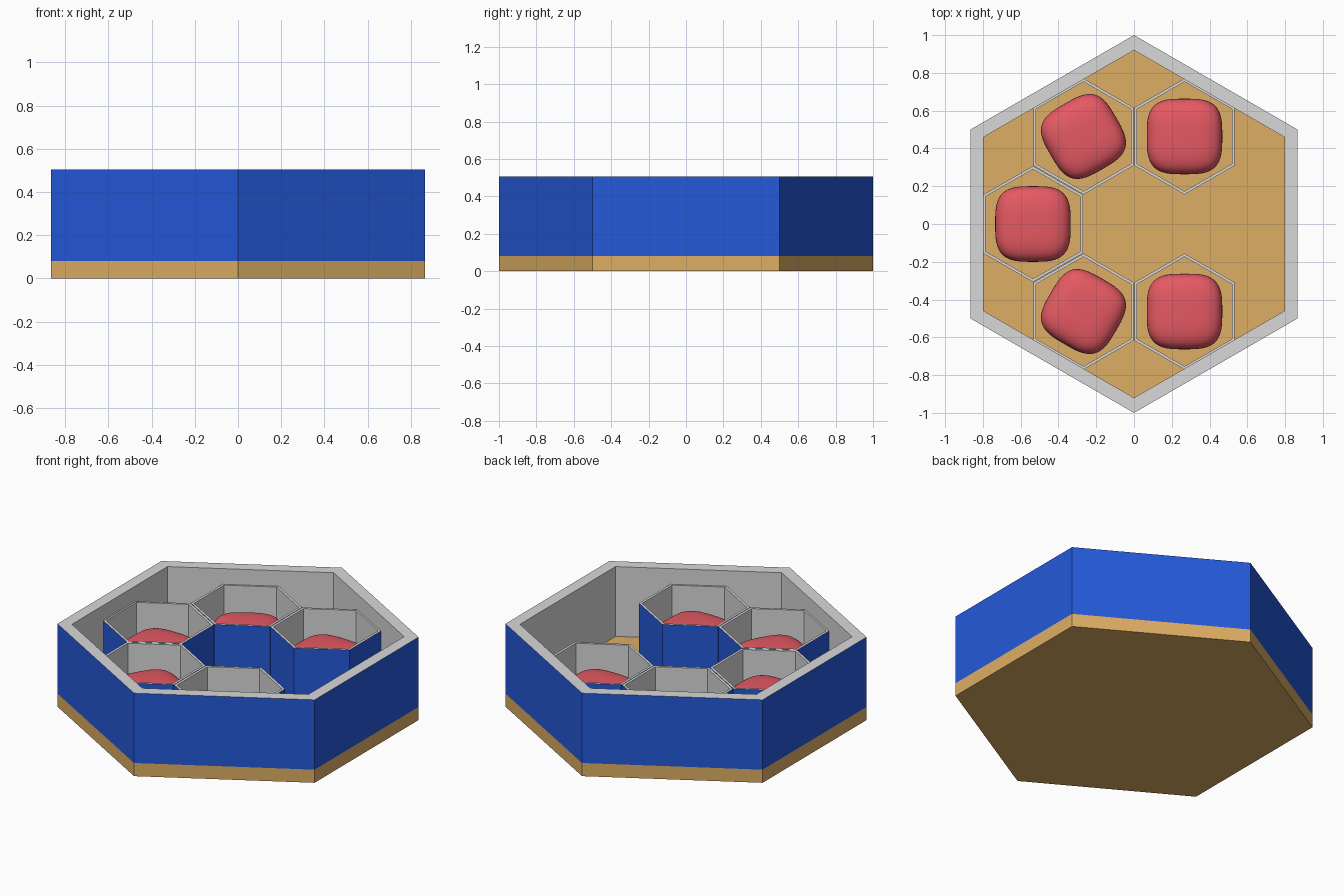
import bpy, bmesh
from math import radians, cos, sin, pi

if "Cube" in bpy.data.objects:
    bpy.data.objects.remove(bpy.data.objects["Cube"])


def material(name, rgb):
    m = bpy.data.materials.new(name)
    m.diffuse_color = (*rgb, 1)
    m.use_nodes = True
    m.node_tree.nodes["Principled BSDF"].inputs["Base Color"].default_value = m.diffuse_color
    return m


BLUE = material("blue", (0.018, 0.10, 0.70))
GREY = material("light grey", (0.69, 0.69, 0.69))
TAN = material("tan", (0.72, 0.42, 0.125))
RED = material("red", (0.79, 0.10, 0.125))


def finish(bm, name, mats, loc=(0, 0, 0), rot=0):
    mesh = bpy.data.meshes.new(name)
    bm.to_mesh(mesh)
    bm.free()
    for m in mats:
        mesh.materials.append(m)
    ob = bpy.data.objects.new(name, mesh)
    ob.location = loc
    ob.rotation_euler.z = rot
    bpy.context.collection.objects.link(ob)
    return ob


def hexagon(bm, r, z):
    return [bm.verts.new((r * cos(pi / 2 + i * pi / 3), r * sin(pi / 2 + i * pi / 3), z))
            for i in range(6)]


def hex_ring(name, r_out, r_in, z0, z1, loc=(0, 0, 0)):
    # hollow hexagonal wall: blue outside, grey rim and inside
    bm = bmesh.new()
    loops = [hexagon(bm, r, z) for r, z in
             ((r_out, z0), (r_out, z1), (r_in, z1), (r_in, z0))]
    for k in range(4):
        a, b = loops[k], loops[(k + 1) % 4]
        for i in range(6):
            j = (i + 1) % 6
            f = bm.faces.new((a[i], a[j], b[j], b[i]))
            f.material_index = 0 if k == 0 else 1
    bmesh.ops.recalc_face_normals(bm, faces=bm.faces)
    return finish(bm, name, (BLUE, GREY), loc)


def rounded_block(name, loc, rot):
    # subdivided cube pushed onto a soft, flattened rounded-box shape
    p = 3.3
    bm = bmesh.new()
    bmesh.ops.create_cube(bm, size=2)
    bmesh.ops.subdivide_edges(bm, edges=bm.edges[:], cuts=15, use_grid_fill=True)
    for v in bm.verts:
        n = sum(abs(c) ** p for c in v.co) ** (1 / p)
        v.co = (v.co.x / n * 0.2, v.co.y / n * 0.2, v.co.z / n * 0.116)
    for f in bm.faces:
        f.smooth = True
    return finish(bm, name, (RED,), loc, rot)


# solid base plate
FLOOR, TOP, CUP_TOP = 0.08, 0.505, 0.41
bm = bmesh.new()
low, high = hexagon(bm, 1, 0), hexagon(bm, 1, FLOOR)
bm.faces.new(low[::-1])
bm.faces.new(high)
for i in range(6):
    j = (i + 1) % 6
    bm.faces.new((low[i], low[j], high[j], high[i]))
finish(bm, "base_plate", (TAN,))

# outer wall
hex_ring("outer_wall", 1, 0.92, FLOOR, TOP)

# five cups in a ring, each holding a rounded block; the right-hand place is empty
for k, turn in ((1, 0), (2, 30), (3, 0), (4, 60), (5, 0)):
    x, y = 0.535 * cos(k * pi / 3), 0.535 * sin(k * pi / 3)
    hex_ring(f"cup_{k}", 0.307, 0.29, FLOOR, CUP_TOP, (x, y, 0))
    rounded_block(f"block_{k}", (x, y, FLOOR + 0.116), radians(turn))
